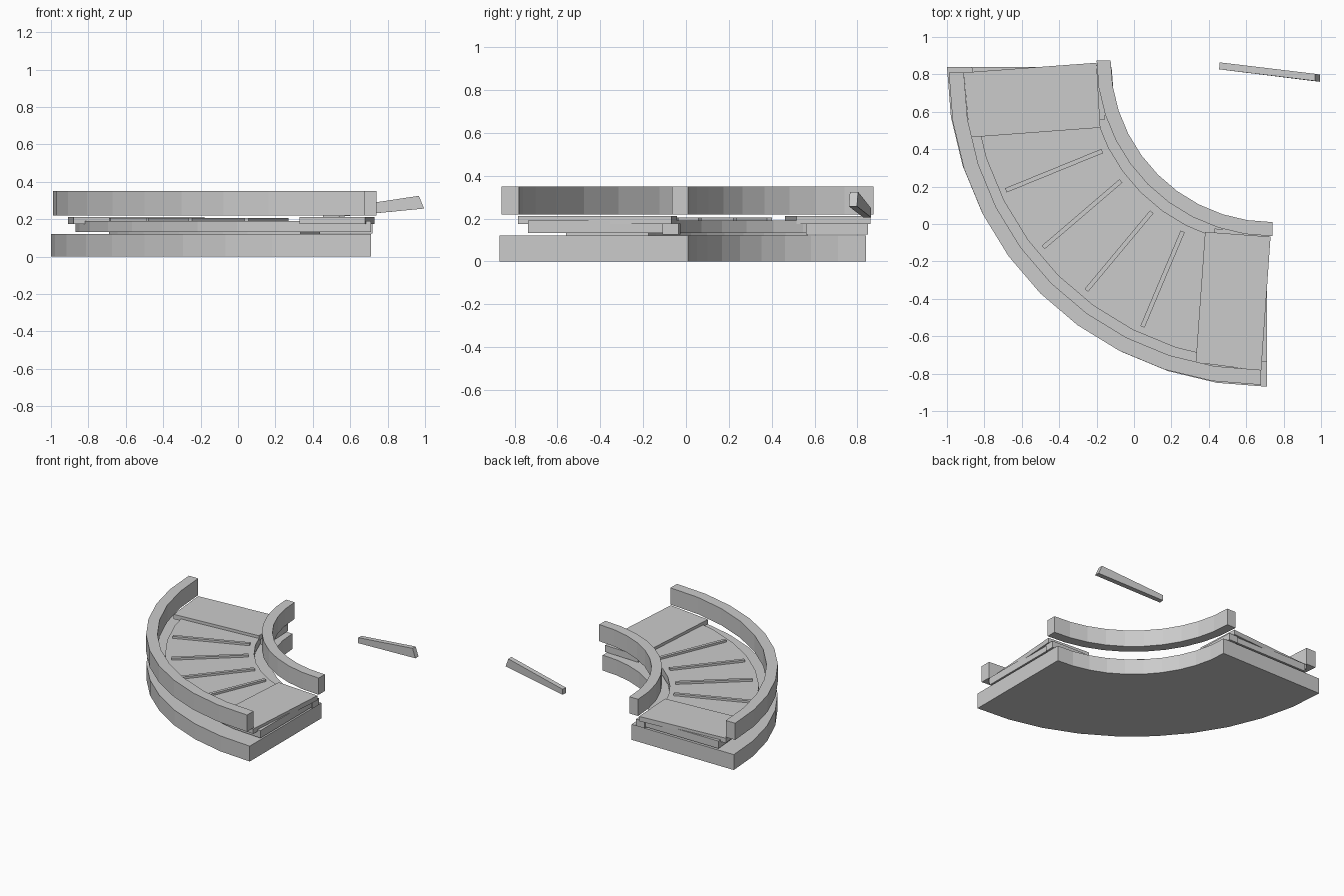
import bpy, math
from mathutils import Vector

if "Cube" in bpy.data.objects:
    bpy.data.objects.remove(bpy.data.objects["Cube"])


def mesh(name, verts, faces):
    me = bpy.data.meshes.new(name)
    me.from_pydata(verts, [], faces)
    me.validate()
    ob = bpy.data.objects.new(name, me)
    bpy.context.collection.objects.link(ob)
    return ob


def arc(name, c, r0, r1, z0, z1, a0=180, a1=270, n=10):
    # curved bar of rectangular section, swept around c
    v, f = [], []
    for i in range(n + 1):
        a = math.radians(a0 + (a1 - a0) * i / n)
        for r, z in ((r0, z0), (r1, z0), (r1, z1), (r0, z1)):
            v.append((c[0] + r * math.cos(a), c[1] + r * math.sin(a), z))
    for i in range(n):
        for k in range(4):
            b, d = i * 4, (k + 1) % 4
            f.append((b + k, b + 4 + k, b + 4 + d, b + d))
    e = n * 4
    f += [(0, 1, 2, 3), (e + 3, e + 2, e + 1, e)]
    return mesh(name, v, f)


def hexa(name, bottom, top):
    # six-sided block, both loops counter-clockwise from above
    f = [(3, 2, 1, 0), (4, 5, 6, 7)]
    f += [(i, (i + 1) % 4, (i + 1) % 4 + 4, i + 4) for i in range(4)]
    return mesh(name, bottom + top, f)


def slab(name, pts, z0, z1):
    return hexa(name, [(x, y, z0) for x, y in pts], [(x, y, z1) for x, y in pts])


C = (0.71, 0.84)

# base and curved deck
arc("base", C, 0.83, 1.71, 0.0, 0.12)
arc("deck", C, 0.95, 1.578, 0.132, 0.19)
arc("under_sheet", C, 1.05, 1.45, 0.12, 0.132, 195, 255)

# side rails
arc("outer_rail", (0.68, 0.81), 1.59, 1.67, 0.22, 0.35)
arc("inner_rail", (0.74, 0.875), 0.865, 0.94, 0.22, 0.35)

# end plates and the blocks carrying them
slab("left_end_plate", [(-0.91, 0.81), (-0.88, 0.463), (-0.18, 0.515), (-0.20, 0.862)], 0.175, 0.212)
slab("right_end_plate", [(0.33, -0.74), (0.68, -0.785), (0.73, -0.068), (0.38, -0.042)], 0.175, 0.212)
slab("left_end_block", [(-0.24, 0.56), (-0.155, 0.56), (-0.165, 0.85), (-0.24, 0.85)], 0.125, 0.177)
slab("right_end_block", [(0.43, -0.11), (0.72, -0.11), (0.72, -0.035), (0.43, -0.025)], 0.125, 0.177)

# thin bars lying across the deck
bars = [((-0.17, 0.39), (-0.685, 0.18)), ((-0.07, 0.23), (-0.485, -0.125)),
        ((0.095, 0.065), (-0.255, -0.355)), ((0.26, -0.04), (0.045, -0.55))]
for i, (p, q) in enumerate(bars):
    p, q = Vector(p), Vector(q)
    d = (q - p).normalized()
    s = Vector((-d.y, d.x)) * 0.012
    slab(f"cross_bar_{i + 1}", [tuple(t) for t in (p - s, q - s, q + s, p + s)], 0.188, 0.206)

# loose tapered stick beside the track
hexa("loose_stick",
     [(0.455, 0.827, 0.205), (0.995, 0.760, 0.257), (0.995, 0.798, 0.257), (0.458, 0.864, 0.205)],
     [(0.455, 0.827, 0.248), (0.967, 0.765, 0.325), (0.967, 0.803, 0.325), (0.458, 0.864, 0.248)])
